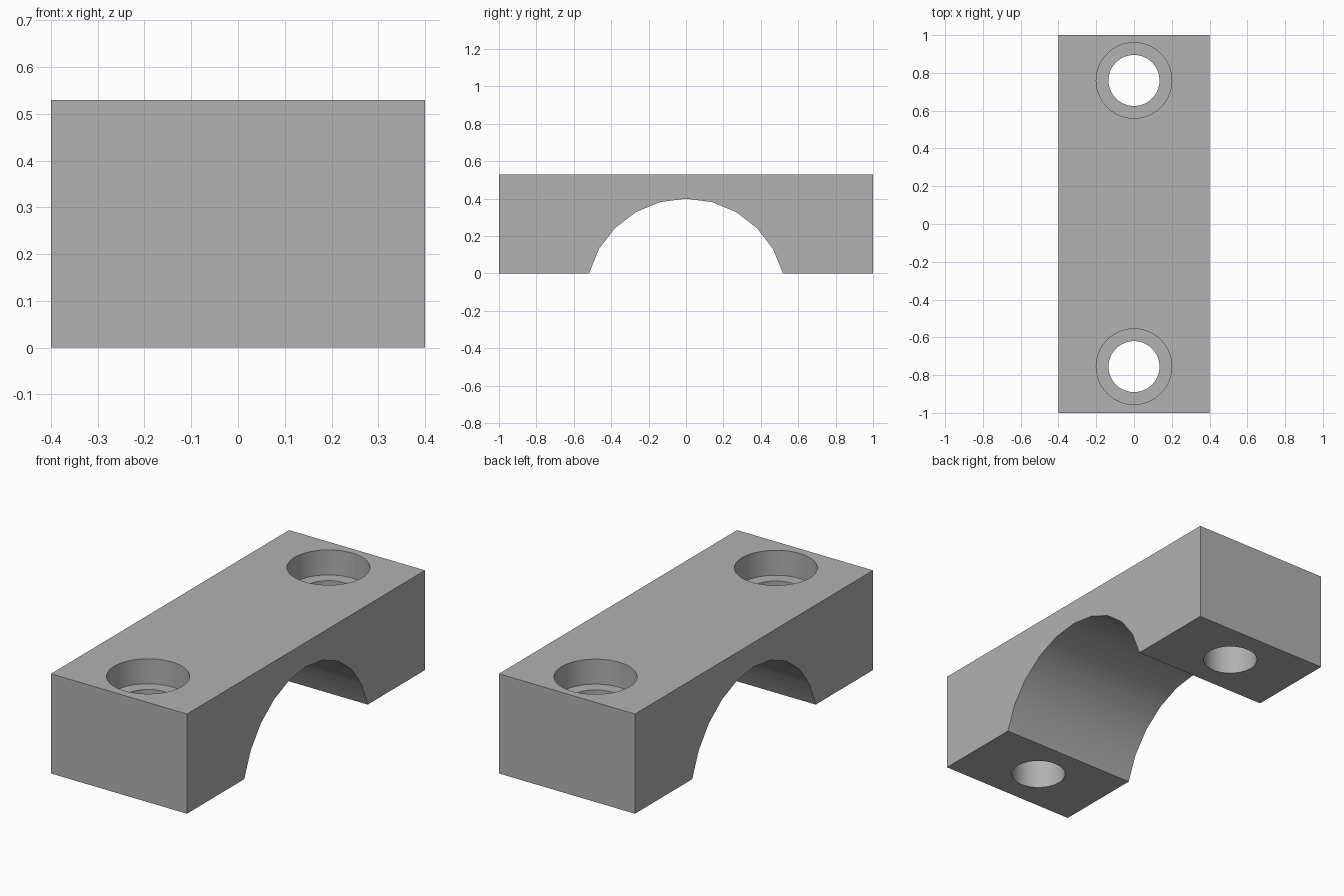
import bpy, bmesh, math

WIDTH, LENGTH, HEIGHT = 0.8, 2.0, 0.53
ARCH_RADIUS, ARCH_CENTRE = 0.537, -0.137
HOLES = (0.76, -0.755)
BORE_RADIUS, RECESS_RADIUS, RECESS_DEPTH = 0.135, 0.2, 0.133

cube = bpy.data.objects.get("Cube")
if cube:
    bpy.data.objects.remove(cube, do_unlink=True)

grey = bpy.data.materials.new("plain grey")
grey.use_nodes = True
colour = (0.445, 0.445, 0.445, 1)
grey.diffuse_color = colour
grey.node_tree.nodes["Principled BSDF"].inputs["Base Color"].default_value = colour


def extruded(name, profile):
    """Extrude a (y, z) profile across the width."""
    bm = bmesh.new()
    face = bm.faces.new([bm.verts.new((-WIDTH / 2, y, z)) for y, z in profile])
    moved = bmesh.ops.extrude_face_region(bm, geom=[face])["geom"]
    bmesh.ops.translate(bm, vec=(WIDTH, 0, 0),
                        verts=[v for v in moved if isinstance(v, bmesh.types.BMVert)])
    bmesh.ops.recalc_face_normals(bm, faces=bm.faces)
    mesh = bpy.data.meshes.new(name)
    bm.to_mesh(mesh)
    bm.free()
    mesh.materials.append(grey)
    obj = bpy.data.objects.new(name, mesh)
    bpy.context.collection.objects.link(obj)
    return obj


def drill(target, y, radius, bottom, top):
    """Cut a vertical round hole and remove its cutter."""
    bpy.ops.mesh.primitive_cylinder_add(vertices=64, radius=radius, depth=top - bottom,
                                        location=(0, y, (top + bottom) / 2))
    cutter = bpy.context.object
    cutter.name = "hole_cutter"
    cutter.hide_render = True
    cutter.data.materials.append(grey)
    mod = target.modifiers.new("hole", 'BOOLEAN')
    mod.operation, mod.solver, mod.object = 'DIFFERENCE', 'EXACT', cutter
    bpy.context.view_layer.objects.active = target
    bpy.ops.object.modifier_apply(modifier=mod.name)
    bpy.data.objects.remove(cutter, do_unlink=True)


# Clamp body: a block with a faceted arch through its underside
arch = []
for step in range(-5, 6):
    angle = math.radians(15 * step)
    z = ARCH_CENTRE + ARCH_RADIUS * math.cos(angle)
    arch.append((ARCH_RADIUS * math.sin(angle), 0 if abs(step) == 5 else z))
end = LENGTH / 2
clamp = extruded("saddle_clamp",
                 [(-end, 0)] + arch + [(end, 0), (end, HEIGHT), (-end, HEIGHT)])

# Counterbored bolt holes
for y in HOLES:
    drill(clamp, y, BORE_RADIUS, -0.1, HEIGHT + 0.1)
    drill(clamp, y, RECESS_RADIUS, HEIGHT - RECESS_DEPTH, HEIGHT + 0.1)

# Smooth the curved walls, keep the edges sharp
bpy.ops.object.select_all(action='DESELECT')
clamp.select_set(True)
bpy.context.view_layer.objects.active = clamp
bpy.ops.object.shade_smooth_by_angle(angle=math.radians(30))
